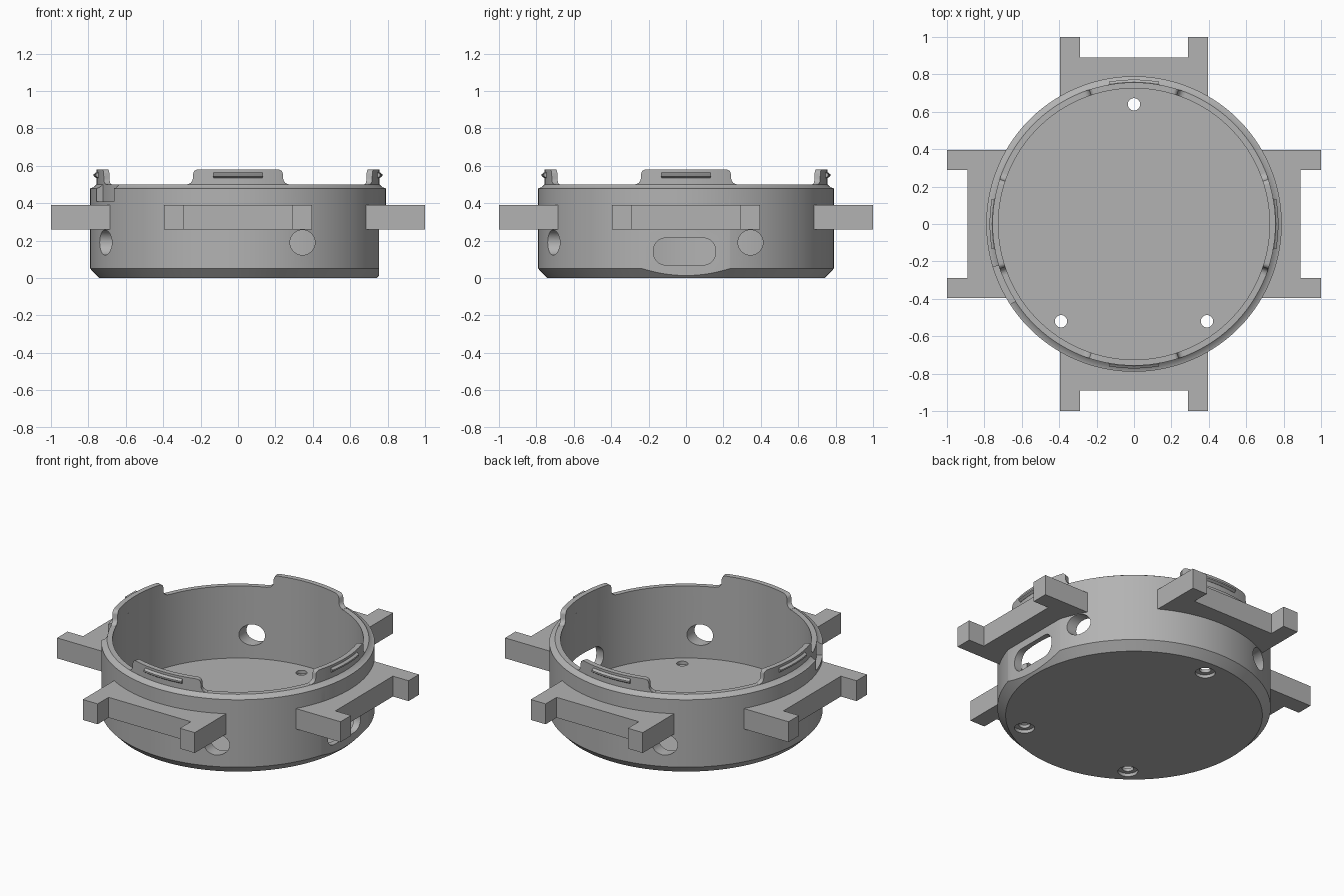
import bpy, bmesh, math
from mathutils import Matrix

if "Cube" in bpy.data.objects:
    bpy.data.objects.remove(bpy.data.objects["Cube"])

grey = bpy.data.materials.new("light_grey")
grey.diffuse_color = (0.45, 0.45, 0.45, 1)
grey.use_nodes = True
grey.node_tree.nodes["Principled BSDF"].inputs["Base Color"].default_value = grey.diffuse_color
SEG = 144


def finish(name, bm):
    bmesh.ops.recalc_face_normals(bm, faces=bm.faces)
    mesh = bpy.data.meshes.new(name)
    bm.to_mesh(mesh)
    bm.free()
    mesh.materials.append(grey)
    ob = bpy.data.objects.new(name, mesh)
    bpy.context.collection.objects.link(ob)
    return ob


def sweep(name, sections, closed=False):
    """Join (angle, [(radius, z), ...]) sections around the z axis."""
    bm = bmesh.new()
    rings = [[bm.verts.new((r * math.cos(a), r * math.sin(a), z)) for r, z in pts]
             for a, pts in sections]
    n = len(rings[0])
    pairs = list(zip(rings, rings[1:]))
    if closed:
        pairs.append((rings[-1], rings[0]))
    else:
        bm.faces.new(rings[0])
        bm.faces.new(rings[-1])
    for p, q in pairs:
        for i in range(n):
            j = (i + 1) % n
            bm.faces.new((p[i], p[j], q[j], q[i]))
    return finish(name, bm)


def prism(name, outline, z0, z1, matrix=None):
    """Extrude a 2D outline along z, then place it."""
    bm = bmesh.new()
    lo = [bm.verts.new((x, y, z0)) for x, y in outline]
    hi = [bm.verts.new((x, y, z1)) for x, y in outline]
    bm.faces.new(lo)
    bm.faces.new(hi)
    n = len(lo)
    for i in range(n):
        j = (i + 1) % n
        bm.faces.new((lo[i], lo[j], hi[j], hi[i]))
    if matrix:
        bmesh.ops.transform(bm, matrix=matrix, verts=bm.verts)
    return finish(name, bm)


def arc(cx, cy, r, a0, a1, n):
    return [(cx + r * math.cos(math.radians(a0 + (a1 - a0) * i / n)),
             cy + r * math.sin(math.radians(a0 + (a1 - a0) * i / n))) for i in range(n + 1)]


def circle(cx, cy, r):
    return arc(cx, cy, r, 0, 360, 40)[:-1]


def turn(k):
    return Matrix.Rotation(k * math.pi / 2, 4, 'Z')


def cut(ob, cutter):
    mod = ob.modifiers.new("cut", 'BOOLEAN')
    mod.operation = 'DIFFERENCE'
    mod.solver = 'EXACT'
    mod.object = cutter
    bpy.context.view_layer.objects.active = ob
    bpy.ops.object.modifier_apply(modifier=mod.name)
    bpy.data.objects.remove(cutter)


def smooth(ob):
    bpy.ops.object.select_all(action='DESELECT')
    ob.select_set(True)
    bpy.context.view_layer.objects.active = ob
    bpy.ops.object.shade_smooth_by_angle(angle=math.radians(28))


# Round cup: wall with chamfered foot and bevelled rim, plus floor disc
FLOOR = 0.04
bm = bmesh.new()
profile = [(0.742, 0), (0.79, 0.05), (0.79, 0.48), (0.775, 0.484),
           (0.757, 0.5), (0.725, 0.5), (0.725, FLOOR)]
rings = []
for r, z in profile:
    rings.append([bm.verts.new((r * math.cos(2 * math.pi * i / SEG),
                                r * math.sin(2 * math.pi * i / SEG), z)) for i in range(SEG)])
for p, q in zip(rings, rings[1:]):
    for i in range(SEG):
        j = (i + 1) % SEG
        bm.faces.new((p[i], p[j], q[j], q[i]))
bm.faces.new(rings[0])
bm.faces.new(rings[-1])
cup = finish("cup_body", bm)

# Flat on the right side, below the lug
cut(cup, prism("flat_cutter", [(0.755, -0.4), (0.9, -0.4), (0.9, 0.4), (0.755, 0.4)], -0.1, 0.3))

# Rounded port through the flat
to_x = Matrix(((0, 0, 1, 0), (1, 0, 0, 0), (0, 1, 0, 0), (0, 0, 0, 1)))
R = 0.065
port = (arc(0.158 - R, 0.214 - R, R, 0, 90, 10) + arc(-0.174 + R, 0.214 - R, R, 90, 180, 10)
        + arc(-0.174 + R, 0.07 + R, R, 180, 270, 10) + arc(0.158 - R, 0.07 + R, R, 270, 360, 10))
cut(cup, prism("port_cutter", port, 0.6, 0.9, to_x))

# Four round side holes
for k in range(4):
    cut(cup, prism("side_hole_cutter", circle(0.345, 0.19, 0.067), 0.5, 0.95, turn(k) @ to_x))

# Three counterbored screw holes in the floor
for x, y in [(0, 0.64), (0.39, -0.52), (-0.39, -0.52)]:
    cut(cup, prism("screw_hole_cutter", circle(x, y, 0.033), -0.1, 0.1))
    cut(cup, prism("counterbore_cutter", circle(x, y, 0.058), -0.1, 0.02))

# Notch in the rim at the front left
box = [(0.756, 0.41), (0.85, 0.41), (0.85, 0.6), (0.756, 0.6)]
cut(cup, sweep("notch_cutter", [(math.radians(197 + 2 * i), box) for i in range(9)]))
smooth(cup)

# Lug outline with two prongs; its inner edge is buried in the wall
half = math.degrees(math.asin(0.395 / 0.75))
lug = arc(0, 0, 0.75, half, -half, 16) + [
    (1, -0.395), (1, -0.29), (0.89, -0.29), (0.89, 0.29), (1, 0.29), (1, 0.395)]

# Tab height profile: flared foot, straight side, rounded top corner
side = (arc(0.275, 0.535, 0.034, 270, 185, 6) + arc(0.215, 0.555, 0.025, 5, 90, 6)
        + [(0.17, 0.58), (0.12, 0.58), (0.08, 0.58), (0.04, 0.58)])
tab_shape = side + [(0, 0.58)] + [(-u, z) for u, z in reversed(side)]

for k, where in enumerate(["right", "back", "left", "front"]):
    prism(where + "_lug", lug, 0.26, 0.39, turn(k))
    mid = k * math.pi / 2
    tab = sweep(where + "_tab", [
        (mid + math.asin(u / 0.757), [(0.725, 0.5), (0.757, 0.5), (0.757, z), (0.725, z)])
        for u, z in tab_shape])
    smooth(tab)
    # Snap ridge on the outside of the tab
    bead = [(0.75, 0.535), (0.758, 0.535), (0.772, 0.545),
            (0.772, 0.555), (0.758, 0.565), (0.75, 0.565)]
    ridge = sweep(where + "_snap_ridge", [
        (mid + math.asin(0.13 / 0.757) * (i / 6 - 1), bead) for i in range(13)])
    smooth(ridge)
